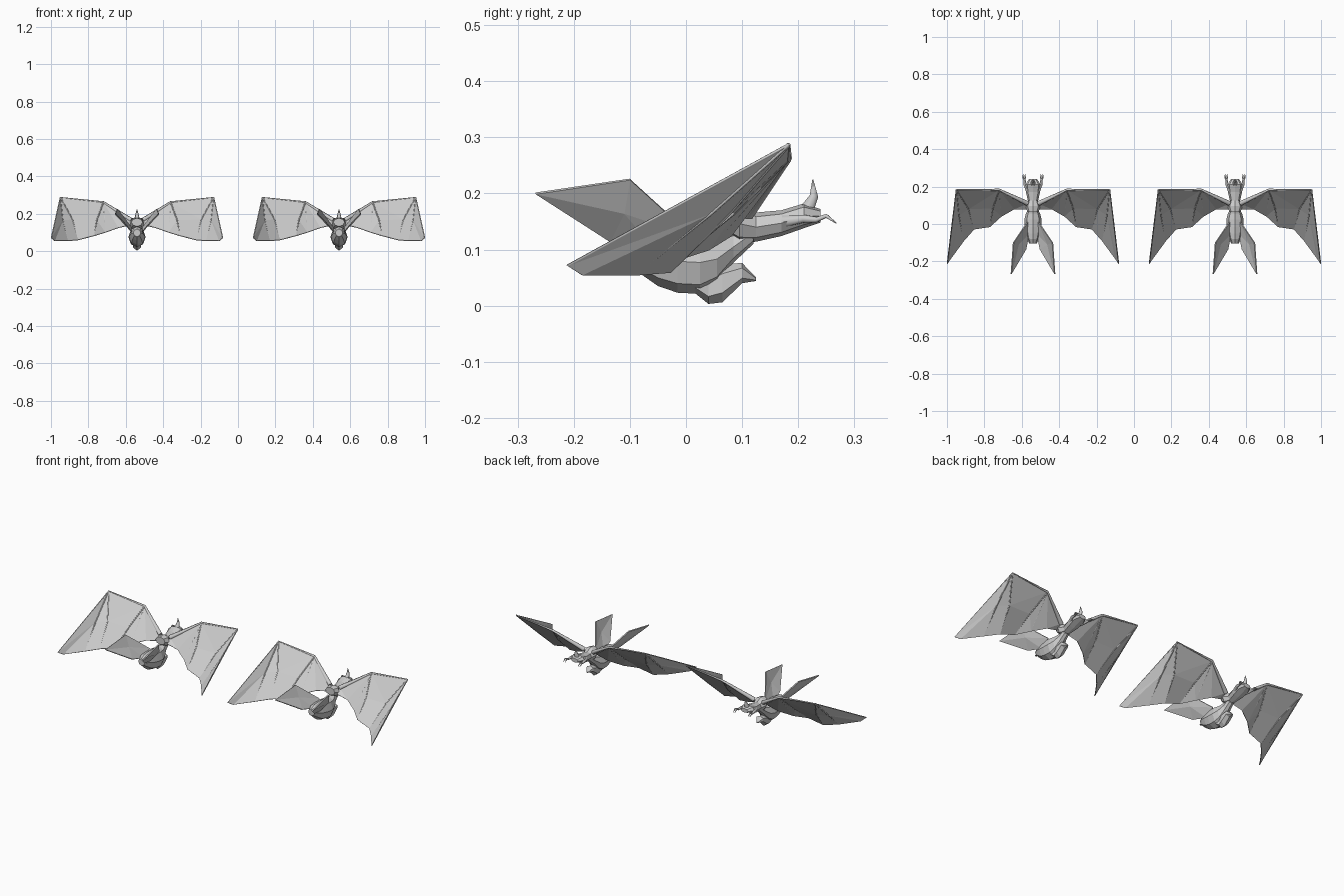
import bpy
import math

cube = bpy.data.objects.get("Cube")
if cube:
    bpy.data.objects.remove(cube, do_unlink=True)

grey = bpy.data.materials.new("plain_grey")
grey.use_nodes = True
grey.diffuse_color = (0.6, 0.6, 0.6, 1)
grey.node_tree.nodes["Principled BSDF"].inputs["Base Color"].default_value = (0.6, 0.6, 0.6, 1)


def place(name, data, cx, mirror=False, thick=0):
    obj = bpy.data.objects.new(name, data)
    bpy.context.collection.objects.link(obj)
    obj.location.x = cx
    if not data.materials:
        data.materials.append(grey)
    if thick:
        solid = obj.modifiers.new("thickness", 'SOLIDIFY')
        solid.thickness = thick
        solid.offset = 0
    if mirror:
        obj.modifiers.new("mirror", 'MIRROR').use_mirror_merge = False
    return obj


def mesh(name, verts, faces):
    me = bpy.data.meshes.new(name)
    me.from_pydata(verts, [], faces)
    me.update()
    return me


def loft(name, sections, sides=8):
    """Closed faceted body through (y, centre z, half width, half height) rings."""
    verts, faces = [], []
    for y, zc, w, h in sections:
        for i in range(sides):
            a = math.tau * i / sides
            verts.append((w * math.sin(a), y, zc + h * math.cos(a)))
    for r in range(len(sections) - 1):
        for i in range(sides):
            j = (i + 1) % sides
            p, q = r * sides, (r + 1) * sides
            faces.append((p + i, p + j, q + j, q + i))
    last = (len(sections) - 1) * sides
    faces.append(tuple(reversed(range(sides))))
    faces.append(tuple(range(last, last + sides)))
    return mesh(name, verts, faces)


def limb(name, points, radii):
    """Tapered faceted rod along a few points."""
    cu = bpy.data.curves.new(name, 'CURVE')
    cu.dimensions = '3D'
    cu.bevel_depth = 1
    cu.bevel_resolution = 1
    cu.use_fill_caps = True
    sp = cu.splines.new('POLY')
    sp.points.add(len(points) - 1)
    for pt, co, r in zip(sp.points, points, radii):
        pt.co = (*co, 1)
        pt.radius = r
    return cu


# Torso, from hips to shoulders
torso = loft("torso", [
    (0.24, 0.16, 0.022, 0.012), (0.21, 0.16, 0.042, 0.022),
    (0.17, 0.147, 0.038, 0.023), (0.125, 0.14, 0.027, 0.026),
    (0.095, 0.146, 0.04, 0.034), (0.065, 0.155, 0.03, 0.022)])
# Head on a narrow neck, tapering to the muzzle
head = loft("head", [
    (0.12, 0.13, 0.02, 0.02), (0.085, 0.105, 0.024, 0.028),
    (0.055, 0.083, 0.038, 0.045), (0.025, 0.077, 0.046, 0.056),
    (-0.015, 0.079, 0.044, 0.056), (-0.05, 0.085, 0.039, 0.05),
    (-0.08, 0.094, 0.031, 0.038), (-0.105, 0.098, 0.02, 0.02)])
chin = loft("chin", [
    (0.125, 0.047, 0.005, 0.003), (0.1, 0.058, 0.024, 0.018),
    (0.065, 0.04, 0.025, 0.034), (0.04, 0.03, 0.02, 0.027),
    (0.015, 0.043, 0.026, 0.02)], 6)
tail_spike = limb("tail_spike", [(0, 0.212, 0.165), (0, 0.228, 0.195), (0, 0.226, 0.225)],
                  [0.016, 0.009, 0.001])

# Wing membrane landmarks
P = {
    "shoulder": (0.03, 0.11, 0.165), "elbow": (0.18, 0.183, 0.262),
    "wrist": (0.41, 0.183, 0.287), "tip": (0.458, -0.21, 0.072),
    "hook": (0.44, -0.185, 0.055), "edge1": (0.37, -0.09, 0.055),
    "edge2": (0.315, -0.028, 0.06), "edge3": (0.23, -0.015, 0.082),
    "edge4": (0.17, 0.04, 0.1), "edge5": (0.1, 0.08, 0.125),
    "root": (0.035, 0.08, 0.14), "mid1": (0.397, 0.045, 0.165),
    "mid2": (0.345, 0.08, 0.168), "mid3": (0.215, 0.085, 0.165)}
keys = list(P)
panels = ["wrist tip mid1", "tip hook mid1", "hook edge1 mid1", "wrist mid1 mid2",
          "mid1 edge1 edge2 mid2", "wrist mid2 elbow", "elbow mid2 mid3",
          "mid2 edge2 edge3 mid3", "elbow mid3 edge4", "mid3 edge3 edge4",
          "elbow edge4 edge5", "elbow edge5 shoulder", "shoulder edge5 root"]
membrane = mesh("wing_membrane", list(P.values()),
                [[keys.index(k) for k in row.split()] for row in panels])

# Wing bones follow the panel seams
bones = {
    "arm": ("shoulder elbow wrist", [0.013, 0.006, 0.003]),
    "leading_finger": ("wrist tip hook", [0.003, 0.003, 0.001]),
    "outer_finger": ("wrist mid1 edge1", [0.004, 0.004, 0.002]),
    "middle_finger": ("wrist mid2 edge2", [0.004, 0.004, 0.002]),
    "inner_finger": ("elbow mid3 edge3", [0.004, 0.004, 0.002]),
    "short_finger": ("elbow edge4", [0.003, 0.002])}
sided = {n: limb(n, [P[k] for k in row.split()], r) for n, (row, r) in bones.items()}

# Feet with two toes each
sided["leg"] = limb("leg", [(0.025, 0.175, 0.15), (0.042, 0.21, 0.155), (0.045, 0.237, 0.153)],
                    [0.012, 0.008, 0.005])
for n, dx in (("inner_toe", -0.005), ("outer_toe", 0.006)):
    sided[n] = limb(n, [(0.045, 0.232, 0.153), (0.047 + dx, 0.25, 0.16),
                        (0.047 + dx, 0.268, 0.147)], [0.005, 0.004, 0.001])

# Tall folded ears
ear = mesh("ear", [(0.03, 0.01, 0.125), (0.105, -0.10, 0.225), (0.117, -0.268, 0.2),
                   (0.038, -0.135, 0.115), (0.022, -0.05, 0.095), (0.078, -0.11, 0.165)],
           [(0, 1, 5), (1, 2, 5), (2, 3, 5), (3, 4, 5), (4, 0, 5)])

# Two matching creatures side by side
for label, cx in (("right", -0.54), ("left", 0.54)):
    place(label + "_torso", torso, cx)
    place(label + "_head", head, cx)
    place(label + "_chin", chin, cx)
    place(label + "_tail_spike", tail_spike, cx)
    place(label + "_wing_membranes", membrane, cx, True, 0.004)
    place(label + "_ears", ear, cx, True, 0.006)
    for n, data in sided.items():
        place(label + "_" + n + "s", data, cx, True)
